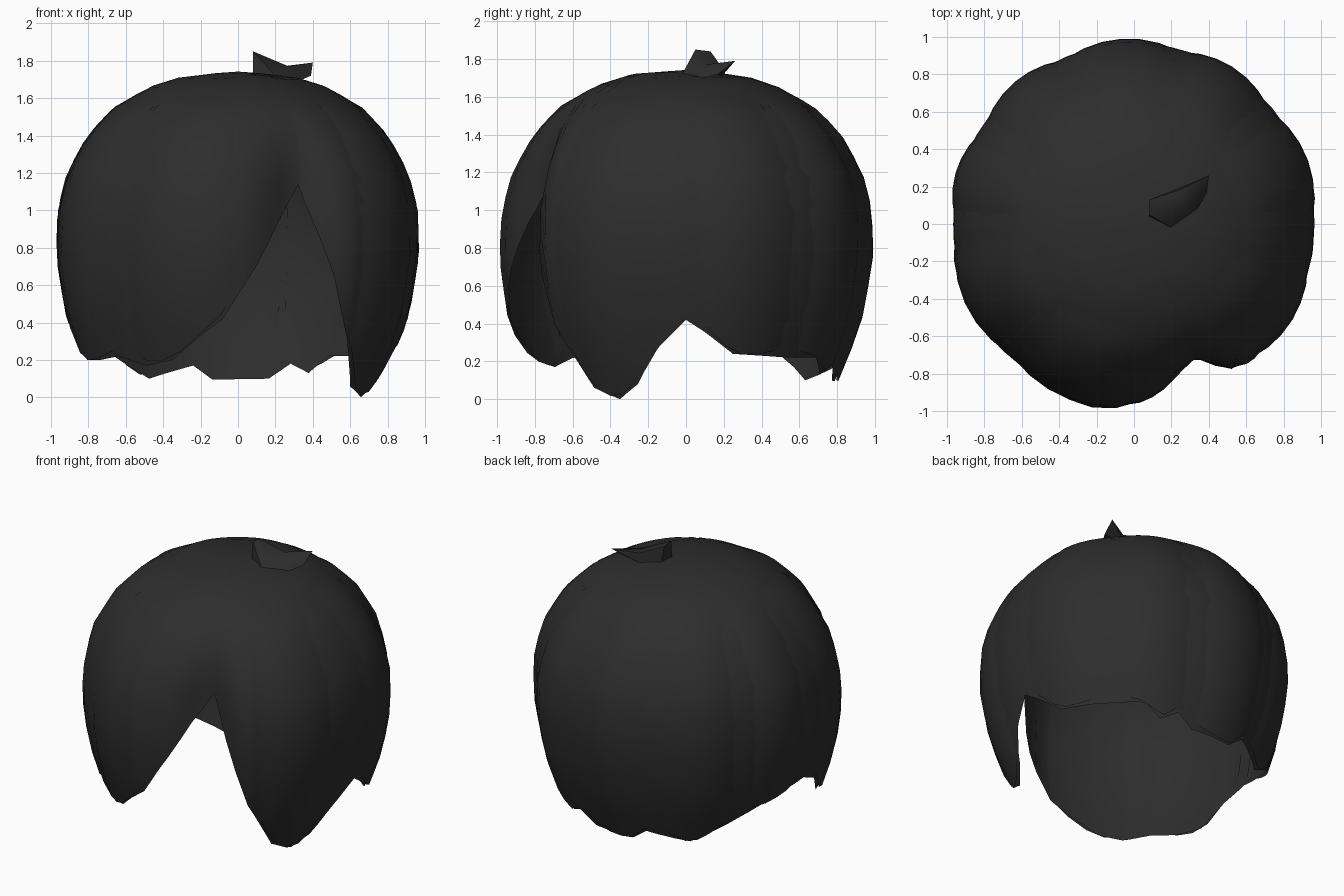
import bpy, bmesh, math

if "Cube" in bpy.data.objects:
    bpy.data.objects.remove(bpy.data.objects["Cube"])

hair = bpy.data.materials.new("charcoal_hair")
hair.diffuse_color = (0.026, 0.026, 0.026, 1)
hair.use_nodes = True
hair.node_tree.nodes["Principled BSDF"].inputs["Base Color"].default_value = hair.diffuse_color

# Dome profile (radius, height) from crown to lowest tip
PROFILE = [(0, 1.742), (.28, 1.722), (.48, 1.66), (.67, 1.55), (.81, 1.40), (.92, 1.20),
           (.97, 1.0), (.975, .75), (.925, .45), (.84, .2), (.75, 0)]
# Hem height by angle in degrees (0 = right, 90 = back, 270 = front)
HEM = [(0, .42), (6, .36), (17, .24), (40, .22), (55, .22), (62, .13), (70, .18), (78, .10),
       (100, .095), (107, .17), (127, .10), (150, .28), (165, .38), (180, .43), (190, .36),
       (200, .2), (212, .2), (223, .22), (235, .17), (246, .2), (265, .42), (276, .7),
       (285, .95), (294, 1.14), (300, .85), (309, .4), (321, .06), (332, 0),
       (341, .08), (350, .27), (360, .42)]


def lerp_table(table, x):
    for (x0, y0), (x1, y1) in zip(table, table[1:]):
        if x <= x1:
            return y0 + (y1 - y0) * (x - x0) / (x1 - x0)
    return table[-1][1]


RADIUS = [(z, r) for r, z in reversed(PROFILE)]


def point(a, z, r, scale):
    # groove that deepens towards the parting
    d = (a - 294) / (16 if a < 294 else 8)
    depth = .16 * max(0, min(1, (1.6 - z) / .5))
    s = scale * (1 - depth * math.exp(-d * d))
    # fuller fringe at the front left
    s *= 1 + .05 * math.exp(-((a - 218) / 32) ** 2) * max(0, min(1, 1 - z))
    s *= 1 + .03 * math.exp(-((a - 264) / 16) ** 2) * max(0, min(1, 1.4 - z))
    t = math.radians(a)
    return (r * s * math.cos(t), r * s * math.sin(t), z)


def build(name, verts, faces, angle=50):
    me = bpy.data.meshes.new(name)
    me.from_pydata(verts, [], faces)
    bm = bmesh.new()
    bm.from_mesh(me)
    bmesh.ops.remove_doubles(bm, verts=bm.verts, dist=.0005)
    bmesh.ops.recalc_face_normals(bm, faces=bm.faces)
    bm.to_mesh(me)
    bm.free()
    ob = bpy.data.objects.new(name, me)
    bpy.context.collection.objects.link(ob)
    me.materials.append(hair)
    for p in me.polygons:
        p.use_smooth = True
    bpy.context.view_layer.objects.active = ob
    ob.select_set(True)
    bpy.ops.object.shade_smooth_by_angle(angle=math.radians(angle))
    ob.select_set(False)
    return ob


def sheet(name, angles, top, scale, lock=False):
    """Hair sheet following the dome from height `top` down to the hem."""
    verts, faces = [], []
    rows = 14
    for i, a in enumerate(angles):
        hem = lerp_table(HEM, a)
        edge = abs(2 * i / (len(angles) - 1) - 1)
        s = scale
        if lock:  # rounded tip, edges tucked into the cap
            hem += .06 * edge ** 2
            s -= .035 * edge ** 2
        for j in range(rows + 1):
            # cosine spacing keeps the crown well rounded
            z = hem + (top - hem) * math.cos(math.pi / 2 * j / rows)
            fade = min(1, j / 4) if lock else 1
            verts.append(point(a, z, lerp_table(RADIUS, z), .99 + (s - .99) * fade))
    n = rows + 1
    for i in range(len(angles) - 1):
        for j in range(rows):
            k = i * n + j
            faces.append((k, k + 1, k + n + 1, k + n))
    return build(name, verts, faces)


# Main cap, with columns on every hem corner and between
base = sorted({a for a, _ in HEM} | set(range(0, 361, 8)))
sheet("hair_cap", base, 1.742, .992)

# Overlapping locks around the sides and back
LOCKS = [(2, 38), (42, 74), (76, 112), (114, 146), (150, 178), (184, 226),
         (228, 272), (312, 346)]
for k, (a0, a1) in enumerate(LOCKS):
    sheet(f"overlapping_lock_{k + 1}", [a0 + (a1 - a0) * i / 6 for i in range(7)],
          1.62, 1.018, True)

# Forked tuft on the crown: a folded strip with two raised ends
build("crown_tuft",
      [(.08, .05, 1.85), (.08, .13, 1.84), (.20, -.02, 1.72), (.08, .04, 1.71),
       (.27, .10, 1.77), (.24, .18, 1.77), (.40, .26, 1.79), (.39, .17, 1.72),
       (.32, .05, 1.69), (.10, .13, 1.71), (.24, .19, 1.71)],
      [(0, 3, 2), (0, 2, 4), (0, 4, 5, 1), (4, 2, 8), (4, 8, 7), (4, 7, 6), (4, 6, 5),
       (1, 5, 10, 9), (5, 6, 10), (0, 1, 9, 3), (6, 7, 10)], 60)
